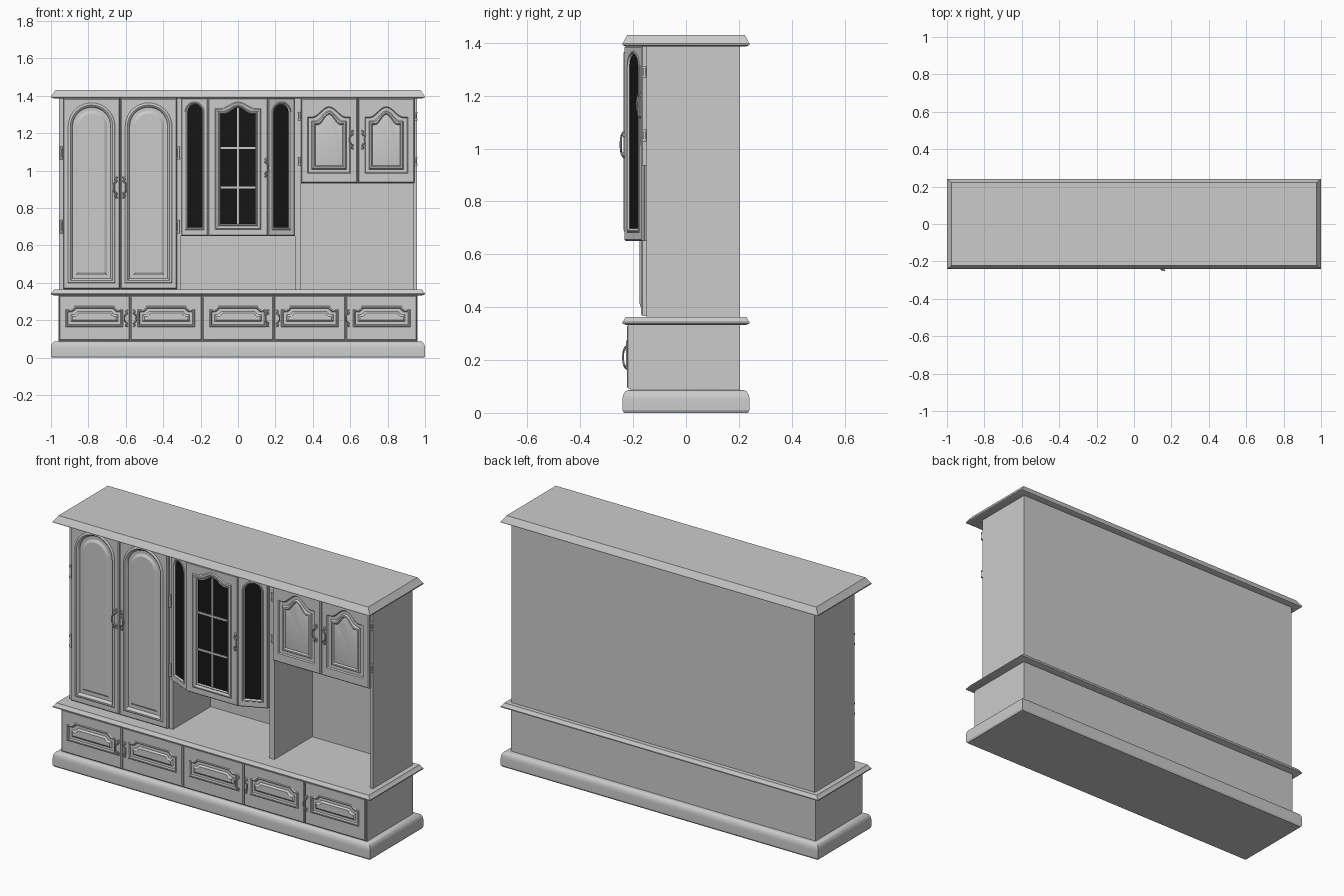
import bpy, bmesh
from math import sin, cos, pi, radians, atan2, hypot
from mathutils import Matrix, Vector

if "Cube" in bpy.data.objects:
    bpy.data.objects.remove(bpy.data.objects["Cube"])

N = 28  # samples along the top edge of every panel outline


def mesh_object(name, bm, place=Matrix()):
    bmesh.ops.recalc_face_normals(bm, faces=bm.faces)
    me = bpy.data.meshes.new(name)
    bm.to_mesh(me)
    bm.free()
    ob = bpy.data.objects.new(name, me)
    ob.matrix_world = place
    bpy.context.collection.objects.link(ob)
    return ob


def loft(name, loops, place=Matrix()):
    """Skin a stack of closed loops and cap both ends."""
    bm = bmesh.new()
    rings = [[bm.verts.new(p) for p in lp] for lp in loops]
    for a, b in zip(rings, rings[1:]):
        for i in range(len(a)):
            j = (i + 1) % len(a)
            bm.faces.new((a[i], a[j], b[j], b[i]))
    bm.faces.new(rings[0][::-1])
    bm.faces.new(rings[-1])
    return mesh_object(name, bm, place)


def box(name, x0, x1, y0, y1, z0, z1, place=Matrix()):
    return loft(name, [[(x0, y0, z), (x1, y0, z), (x1, y1, z), (x0, y1, z)] for z in (z0, z1)], place)


def moulding(name, levels):
    return loft(name, [[(-x, -y, z), (x, -y, z), (x, y, z), (-x, y, z)] for x, y, z in levels])


def ring(style, hw, z0, z1, d, rise=0):
    """Outline of a panel: straight bottom, shaped top, at depth d outwards."""
    pts = [(-hw, -d, z0), (hw, -d, z0)]
    for i in range(N + 1):
        u = cos(pi * i / N)
        if style == "arch":
            z = z1 - hw + hw * sin(pi * i / N)
        elif style == "ogee":
            z = z1 - rise + rise * (0.5 + 0.5 * cos(pi * min(1, abs(u) / 0.8)))
        elif style == "step":
            z = z1 - rise * (1 - max(0, min(1, (0.82 - abs(u)) / 0.1)))
        else:
            z = z1
        pts.append((hw * u, -d, z))
    return pts


def panel(name, place, slab, style, outline, steps, rise=0):
    """Slab (half width, z0, z1, thickness) with a shaped, stepped centre."""
    hw, z0, z1, t = slab
    e = 0.005
    loops = [ring("rect", hw, z0, z1, 0), ring("rect", hw, z0, z1, t - e),
             ring("rect", hw - e, z0 + e, z1 - e, t)]
    ow, oz0, oz1 = outline
    loops += [ring(style, ow - s, oz0 + s, oz1 - s, t + d, rise) for s, d in steps]
    return loft(name, loops, place)


def at(x, y, angle=0.0):
    return Matrix.Translation((x, y, 0)) @ Matrix.Rotation(angle, 4, "Z")


glass_mat = bpy.data.materials.new("dark_glass")
glass_mat.diffuse_color = (0.008, 0.008, 0.008, 1)
glass_mat.use_nodes = True
glass_mat.node_tree.nodes["Principled BSDF"].inputs["Base Color"].default_value = glass_mat.diffuse_color


def glass(name, place, style, hw, z0, z1, d, rise=0):
    ob = loft(name, [ring(style, hw, z0, z1, d - 0.002, rise), ring(style, hw, z0, z1, d, rise)], place)
    ob.data.materials.append(glass_mat)


def handle(name, x, y, z, side=1, s=1.0):
    """Curly bail handle with two rosettes."""
    path = [(0, 0, .055), (.012, -.008, .046), (.003, -.012, .034), (.017, -.014, .022), (.021, -.015, 0)]
    path += [(a, b, -c) for a, b, c in path[-2::-1]]
    cu = bpy.data.curves.new(name, "CURVE")
    cu.dimensions = "3D"
    cu.bevel_depth = 0.0045 * s
    cu.bevel_resolution = 2
    cu.resolution_u = 5
    cu.use_fill_caps = True
    sp = cu.splines.new("BEZIER")
    sp.bezier_points.add(len(path) - 1)
    for bp, (a, b, c) in zip(sp.bezier_points, path):
        bp.co = (a * side * s, b, c * s)
        bp.handle_left_type = bp.handle_right_type = "AUTO"
    ob = bpy.data.objects.new(name, cu)
    ob.location = (x, y, z)
    bpy.context.collection.objects.link(ob)
    for k in (-1, 1):
        cylinder(name + "_rosette", (x + .005 * side, y - .002, z + k * .04 * s), .009 * s, .008, "Y")


def cylinder(name, loc, r, h, axis="Z"):
    bm = bmesh.new()
    bmesh.ops.create_cone(bm, cap_ends=True, segments=14, radius1=r, radius2=r, depth=h)
    rot = Matrix.Rotation(pi / 2, 4, "X") if axis == "Y" else Matrix()
    mesh_object(name, bm, Matrix.Translation(loc) @ rot)


# plinth, waist moulding and crown
moulding("plinth", [(.995, .235, 0), (1, .24, .01), (1, .24, .05)] +
         [(.978 + .022 * cos(a), .218 + .022 * cos(a), .05 + .036 * sin(a)) for a in (pi * i / 12 for i in range(1, 7))])
moulding("waist_moulding", [(.985, .228, .333), (1, .24, .338), (1, .24, .344), (.992, .234, .352), (.985, .229, .363)])
moulding("crown", [(.985, .226, 1.386), (1, .24, 1.391), (1, .24, 1.397), (.99, .233, 1.41), (.976, .222, 1.43)])

# carcass
box("drawer_case", -.96, .96, -.21, .205, .08, .335)
box("back_panel", -.955, .955, .19, .205, .36, 1.39)
box("right_side", .937, .957, -.15, .205, .36, 1.39)
box("wardrobe_case", -.957, -.305, -.15, .2, .36, 1.39)
box("partition", .305, .335, -.15, .2, .36, 1.39)
box("right_cabinet_case", .33, .945, -.15, .2, .93, 1.39)

# drawers
for i in range(5):
    panel("drawer_front", at(-.768 + .384 * i, -.209), (.19, .092, .332, .015), "step", (.153, .165, .275),
          [(0, 0), (.004, .003), (.009, .002), (.013, -.006), (.027, -.006), (.036, .002)], .018)
for x, side in ((-.59, -1), (-.56, 1), (.165, -1), (.205, 1), (.595, 1)):
    handle("drawer_handle", x, -.223, .21, -side if x > .5 else side, .8)

# wardrobe doors
groove = [(0, 0), (.005, .004), (.012, .005), (.018, .001), (.024, -.009), (.042, -.009), (.056, -.001)]
for x in (-.783, -.478):
    panel("wardrobe_door", at(x, -.15), (.151, .367, 1.386, .02), "arch", (.125, .4, 1.362), groove)
handle("wardrobe_handle", -.645, -.17, .91, -1)
handle("wardrobe_handle", -.617, -.17, .91, 1)

# right cabinet doors
raised = [(0, 0), (.005, -.006), (.022, -.006), (.028, .003), (.036, .003), (.042, -.005), (.05, -.003)]
for x in (.487, .793):
    panel("small_door", at(x, -.15), (.151, .935, 1.386, .02), "ogee", (.115, .985, 1.342), raised, .055)
handle("small_door_handle", .617, -.17, 1.165, -1, .9)
handle("small_door_handle", .66, -.17, 1.165, 1, .9)

# bay cabinet body
plan = [(-.305, -.156), (-.155, -.221), (.155, -.221), (.305, -.156), (.305, .195), (-.305, .195)]
loft("bay_case", [[(x, y, z) for x, y in plan] for z in (.65, 1.388)])

# bay centre door with glazing bars
rim = [(0, 0), (.005, .004), (.012, .004), (.02, -.001), (.024, .002), (.03, -.006)]
front = at(0, -.219)
panel("bay_door", front, (.16, .65, 1.388, .013), "ogee", (.123, .685, 1.367), rim, .035)
glass("bay_door_glass", front, "ogee", .093, .715, 1.337, .009, .035)
box("glazing_bar_upright", -.005, .005, -.014, 0, .715, 1.335, front)
for z in (.91, 1.12):
    box("glazing_bar", -.093, .093, -.014, 0, z - .005, z + .005, front)
handle("bay_handle", .143, -.232, 1.015, 1, .9)

# angled bay sides with arched windows
ang = atan2(.065, .145)
half = hypot(.145, .065) / 2
for s in (-1, 1):
    nx, ny = s * sin(ang), -cos(ang)
    place = at(s * .2325 - nx * .013, -.1995 - ny * .013, s * ang)
    panel("bay_side", place, (half, .65, 1.388, .013), "arch", (.056, .683, 1.368),
          [(0, 0), (.003, .003), (.007, .003), (.01, -.002), (.014, -.006)])
    glass("bay_side_glass", place, "arch", .042, .697, 1.354, .009)

# hinges
for x, heights in ((-.945, (.7, 1.095)), (-.318, (.7, 1.095)), (.328, (1.05, 1.29)), (.951, (1.05, 1.29))):
    for z in heights:
        h = .07 if x < 0 else .045
        cylinder("hinge", (x, -.157, z), .006, h)
        for k in (-1, 1):
            cylinder("hinge_knuckle", (x, -.157, z + k * h * .4), .008, .008)

# turn handle curves into meshes, then smooth
bpy.ops.object.select_all(action="SELECT")
bpy.context.view_layer.objects.active = bpy.data.objects["plinth"]
bpy.ops.object.convert(target="MESH")
bpy.ops.object.shade_smooth_by_angle(angle=radians(25))
